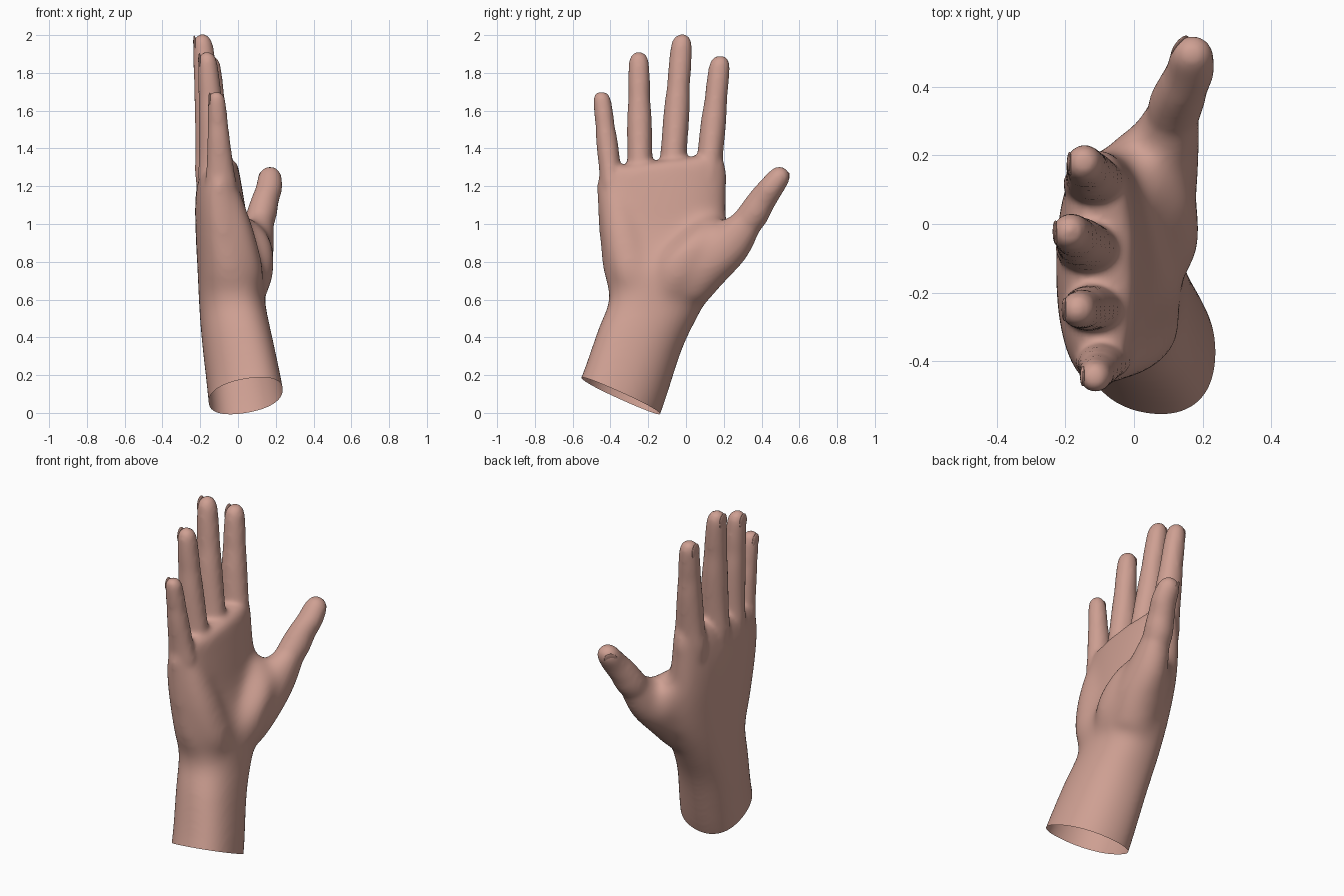
import bpy, bmesh, math
from mathutils import Vector, Matrix

cube = bpy.data.objects.get("Cube")
if cube:
    bpy.data.objects.remove(cube, do_unlink=True)

skin = bpy.data.materials.new("skin")
skin.use_nodes = True
tone = (0.62, 0.35, 0.29, 1)
skin.diffuse_color = tone
skin.node_tree.nodes["Principled BSDF"].inputs["Base Color"].default_value = tone

SIDES = 28


def spline(rows, steps=5):
    """Smooth interpolation through rows of ring parameters."""
    out = []
    for i in range(len(rows) - 1):
        a, b = rows[max(i - 1, 0)], rows[i]
        c, d = rows[i + 1], rows[min(i + 2, len(rows) - 1)]
        for s in range(steps):
            t = s / steps
            out.append([q + 0.5 * t * (r - p + t * (2 * p - 5 * q + 4 * r - e
                        + t * (3 * (q - r) + e - p)))
                        for p, q, r, e in zip(a, b, c, d)])
    return out + [rows[-1]]


def tube(bm, rows, power=2.0):
    """Closed loft; each row is x, y, z, depth radius, width radius, tilt
    and optionally a skew of the width along the depth."""
    rings = []
    for x, y, z, rx, ry, tilt, *skew in spline(rows):
        ring = []
        for k in range(SIDES):
            a = math.tau * k / SIDES
            c, s = math.cos(a), math.sin(a)
            u = math.copysign(abs(c) ** (2 / power), c) * rx
            v = math.copysign(abs(s) ** (2 / power), s) * ry + sum(skew) * u
            ring.append(bm.verts.new((x + u, y + v * math.cos(tilt),
                                      z + v * math.sin(tilt))))
        rings.append(ring)
    for low, high in zip(rings, rings[1:]):
        for k in range(SIDES):
            n = (k + 1) % SIDES
            bm.faces.new((low[k], low[n], high[n], high[k]))
    bm.faces.new(rings[0][::-1])
    bm.faces.new(rings[-1])


def finger(bm, base, tip, r):
    base, tip = Vector(base), Vector(tip)
    # position along the finger, depth factor, width factor
    shape = [(-0.15, 0.7, 0.6), (0, 1.25, 0.95), (0.17, 1.42, 1.06),
             (0.33, 1.24, 1.0), (0.56, 1.04, 0.98), (0.7, 0.93, 0.87),
             (0.8, 0.88, 0.87), (0.92, 0.78, 0.81), (0.965, 0.65, 0.68),
             (0.99, 0.42, 0.45), (1.0, 0.1, 0.1)]
    tube(bm, [(*base.lerp(tip, t), r * d, r * w, 0) for t, d, w in shape])


def add_object(name, bm):
    bmesh.ops.recalc_face_normals(bm, faces=bm.faces)
    mesh = bpy.data.meshes.new(name)
    bm.to_mesh(mesh)
    bm.free()
    mesh.materials.clear()
    mesh.materials.append(skin)
    mesh.polygons.foreach_set("use_smooth", [True] * len(mesh.polygons))
    obj = bpy.data.objects.new(name, mesh)
    bpy.context.collection.objects.link(obj)
    return obj


def fuse(bm, voxel, rounds):
    """Melt overlapping closed parts into one softened surface."""
    source = add_object("fuse_source", bm)
    remesh = source.modifiers.new("fuse", 'REMESH')
    remesh.mode = 'VOXEL'
    remesh.voxel_size = voxel
    soften = source.modifiers.new("soften", 'SMOOTH')
    soften.factor = 0.5
    soften.iterations = rounds
    bpy.context.view_layer.update()
    result = source.evaluated_get(bpy.context.evaluated_depsgraph_get())
    fused = bmesh.new()
    fused.from_mesh(result.to_mesh())
    result.to_mesh_clear()
    bpy.data.objects.remove(source, do_unlink=True)
    return fused


bm = bmesh.new()

# Forearm, wrist and palm
tube(bm, [(0.06, -0.442, -0.12, 0.203, 0.228, -0.41, -0.2),
          (0.042, -0.345, 0.09, 0.201, 0.228, -0.41, -0.2),
          (-0.005, -0.243, 0.39, 0.188, 0.226, -0.27, -0.18),
          (-0.03, -0.165, 0.57, 0.177, 0.244, -0.15, -0.1),
          (-0.042, -0.13, 0.75, 0.173, 0.31, 0, 0),
          (-0.08, -0.125, 0.95, 0.145, 0.338, 0, 0),
          (-0.097, -0.128, 1.13, 0.13, 0.347, 0.04, 0),
          (-0.098, -0.13, 1.26, 0.108, 0.352, 0.11, 0),
          (-0.088, -0.13, 1.325, 0.085, 0.335, 0.12, 0),
          (-0.085, -0.13, 1.34, 0.05, 0.29, 0.12, 0)], 2.3)

# Heel of the palm on the little finger side
tube(bm, [(-0.03, -0.28, 0.54, 0.06, 0.06, 0),
          (0.02, -0.28, 0.7, 0.115, 0.12, 0),
          (-0.005, -0.32, 0.9, 0.11, 0.12, 0),
          (-0.045, -0.36, 1.1, 0.085, 0.09, 0),
          (-0.075, -0.38, 1.24, 0.06, 0.06, 0)])

# Muscle mound below the thumb
tube(bm, [(0.0, -0.11, 0.52, 0.08, 0.08, 0),
          (0.04, -0.07, 0.65, 0.125, 0.13, 0),
          (0.06, -0.02, 0.8, 0.135, 0.15, 0),
          (0.06, 0.08, 0.94, 0.105, 0.11, 0),
          (0.02, 0.13, 1.04, 0.04, 0.05, 0)])

# Skin web between thumb and palm
tube(bm, [(-0.02, 0.12, 0.72, 0.05, 0.08, -0.3),
          (0.0, 0.16, 0.88, 0.085, 0.12, -0.3),
          (-0.02, 0.175, 0.97, 0.07, 0.08, -0.2),
          (-0.07, 0.15, 1.06, 0.04, 0.04, 0)])

# Thumb
thumb = [(0.01, 0.0, 0.62, 0.13, 0.11, -0.5),
         (0.055, 0.1, 0.765, 0.13, 0.13, -0.65),
         (0.09, 0.235, 0.9, 0.105, 0.123, -0.75),
         (0.12, 0.34, 1.03, 0.08, 0.082, -0.65),
         (0.141, 0.398, 1.12, 0.075, 0.075, -0.6),
         (0.163, 0.446, 1.187, 0.071, 0.067, -0.6),
         (0.169, 0.497, 1.253, 0.061, 0.057, -0.65),
         (0.17, 0.52, 1.283, 0.038, 0.037, -0.65),
         (0.17, 0.526, 1.295, 0.006, 0.006, -0.65)]
tube(bm, thumb)
bm = fuse(bm, 0.02, 28)

# Firm thumb and four fingers over the soft palm
root = (0.08, 0.19, 0.855, 0.06, 0.07, -0.75)
tube(bm, [root] + thumb[3:])
fingers = {"index": ((-0.1, 0.1, 1.1), (-0.148, 0.182, 1.892), 0.069),
           "middle": ((-0.115, -0.085, 1.1), (-0.19, -0.02, 2.006), 0.07),
           "ring": ((-0.105, -0.242, 1.1), (-0.165, -0.25, 1.912), 0.067),
           "little": ((-0.085, -0.38, 1.1), (-0.115, -0.449, 1.702), 0.059)}
for base, tip, r in fingers.values():
    finger(bm, base, tip, r)
bm = fuse(bm, 0.012, 12)

# Slanted open end of the forearm
bmesh.ops.bisect_plane(bm, geom=bm.verts[:] + bm.edges[:] + bm.faces[:],
                       plane_co=(0.04, -0.345, 0.09),
                       plane_no=(-0.1, 0.44, 1), clear_inner=True)
add_object("hand", bm)


def nail(name, place, outward, along, width, length):
    """Slim rounded nail set into the back of a fingertip."""
    out, up = Vector(outward).normalized(), Vector(along).normalized()
    side = up.cross(out).normalized()
    out = side.cross(up)
    turn = Matrix((out, side, up)).transposed().to_4x4()
    bm = bmesh.new()
    bmesh.ops.create_uvsphere(bm, u_segments=20, v_segments=12, radius=1)
    bmesh.ops.transform(bm, verts=bm.verts, matrix=Matrix.Translation(place)
                        @ turn @ Matrix.Diagonal((0.008, width, length, 1)))
    add_object(name, bm)


# Nails
for label, (base, tip, r) in fingers.items():
    axis = Vector(tip) - Vector(base)
    place = Vector(tip) - axis.normalized() * r * 0.85 - Vector((r * 0.62, 0, 0))
    nail(label + "_nail", place, (-1, 0, 0.1), axis + Vector((0.02, 0, 0)),
         r * 0.5, r * 0.75)
nail("thumb_nail", (0.134, 0.516, 1.235), (-0.65, 0.6, -0.3),
     (0.1, 0.55, 0.83), 0.036, 0.048)
